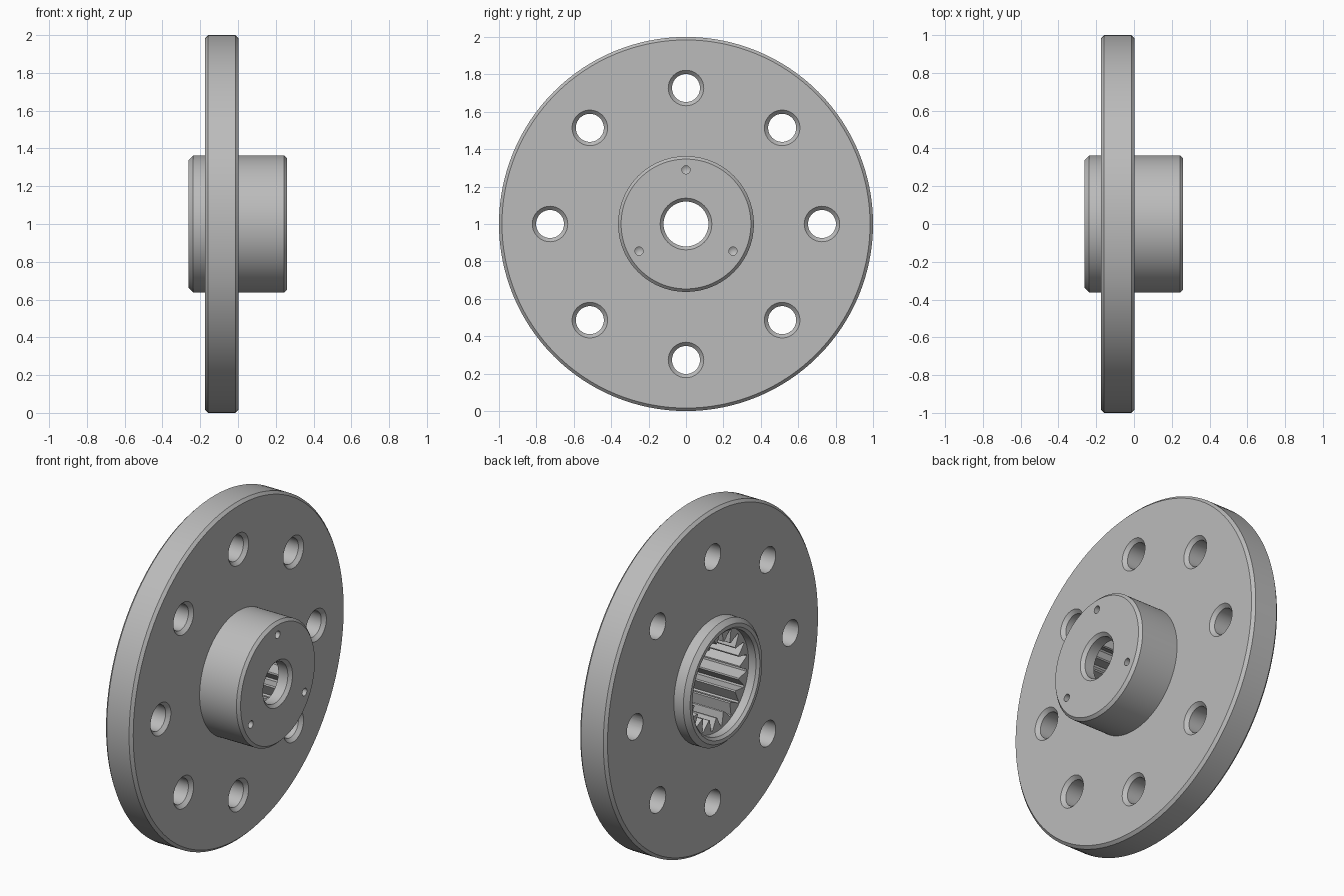
import bpy, bmesh
from math import sin, cos, pi, radians
from mathutils import Matrix

if "Cube" in bpy.data.objects:
    bpy.data.objects.remove(bpy.data.objects["Cube"])

steel = bpy.data.materials.new("steel grey")
steel.use_nodes = True
steel.diffuse_color = (0.5, 0.5, 0.5, 1)
steel.node_tree.nodes["Principled BSDF"].inputs["Base Color"].default_value = (0.5, 0.5, 0.5, 1)


def lathe(bm, profile, steps, closed=False, y=0.0, z=0.0):
    """Turn an (x, radius) profile around an axis parallel to x."""
    part = bmesh.new()
    verts = [part.verts.new((x, 0, r)) for x, r in profile]
    edges = [part.edges.new(pair) for pair in zip(verts, verts[1:])]
    if closed:
        edges.append(part.edges.new((verts[-1], verts[0])))
    bmesh.ops.spin(part, geom=verts + edges, cent=(0, 0, 0), axis=(1, 0, 0),
                   angle=2 * pi, steps=steps)
    bmesh.ops.remove_doubles(part, verts=part.verts, dist=1e-5)
    bmesh.ops.recalc_face_normals(part, faces=part.faces)
    part.transform(Matrix.Translation((0, y, z)))
    mesh = bpy.data.meshes.new("turned")
    part.to_mesh(mesh)
    part.free()
    bm.from_mesh(mesh)
    bpy.data.meshes.remove(mesh)


def make_object(name, bm):
    mesh = bpy.data.meshes.new(name)
    bm.to_mesh(mesh)
    bm.free()
    mesh.materials.append(steel)
    obj = bpy.data.objects.new(name, mesh)
    obj.location.z = 1
    bpy.context.collection.objects.link(obj)
    return obj


BACK, FRONT = -0.263, 0.26       # hub ends
DISC_BACK, DISC_FRONT = -0.175, 0.003
HUB, C = 0.363, 0.016            # hub radius, chamfer
RECESS, FLOOR = -0.2, 0.18       # start and end of the splined bore

# Disc and hub turned as one solid, with the shaft hole and the open recess
body = bmesh.new()
lathe(body, [
    (BACK, 0.315), (BACK, HUB - 0.026), (BACK + 0.026, HUB), (DISC_BACK, HUB),
    (DISC_BACK, 1 - C), (DISC_BACK + C, 1), (DISC_FRONT - C, 1), (DISC_FRONT, 1 - C),
    (DISC_FRONT, HUB), (FRONT - C, HUB), (FRONT, HUB - C),
    (FRONT, 0.138), (FRONT - 0.018, 0.12), (RECESS, 0.12),
    (RECESS, 0.3), (BACK + 0.015, 0.3)], 128, closed=True)
flange = make_object("flanged_hub", body)

cut = bmesh.new()
# Eight bolt holes, countersunk on the hub side
for i in range(8):
    a = i * pi / 4
    lathe(cut, [(-0.3, 0), (-0.3, 0.075), (DISC_FRONT - 0.02, 0.075),
                (DISC_FRONT, 0.095), (0.05, 0.095), (0.05, 0)], 40,
          y=0.727 * cos(a), z=0.727 * sin(a))
# Three blind drilled holes in the hub face
for deg in (90, 210, 330):
    a = radians(deg)
    lathe(cut, [(FRONT - 0.07, 0), (FRONT - 0.055, 0.022), (0.3, 0.022), (0.3, 0)], 20,
          y=0.29 * cos(a), z=0.29 * sin(a))
# Toothed bore: V grooves with narrow flat tooth tips
TEETH = 20
pitch = 2 * pi / TEETH
ring = []
for i in range(TEETH):
    for offset, r in ((-0.06, 0.285), (0.06, 0.285), (0.44, 0.218), (0.56, 0.218)):
        a = (i + 0.5 + offset) * pitch + pi / 2
        ring.append(cut.verts.new((RECESS - 0.02, r * cos(a), r * sin(a))))
cap = cut.faces.new(ring)
solid = bmesh.ops.extrude_face_region(cut, geom=[cap], use_keep_orig=True)
bmesh.ops.translate(cut, vec=(FLOOR - RECESS + 0.02, 0, 0),
                    verts=[v for v in solid["geom"] if isinstance(v, bmesh.types.BMVert)])
bmesh.ops.recalc_face_normals(cut, faces=cut.faces)
cutter = make_object("hole_cutter", cut)
cutter.hide_render = True

# Cut the holes, then drop the cutter
mod = flange.modifiers.new("holes", "BOOLEAN")
mod.operation = "DIFFERENCE"
mod.solver = "EXACT"
mod.object = cutter
bpy.ops.object.select_all(action="DESELECT")
flange.select_set(True)
bpy.context.view_layer.objects.active = flange
bpy.ops.object.modifier_apply(modifier=mod.name)
bpy.data.objects.remove(cutter)
bpy.ops.object.shade_smooth_by_angle(angle=radians(25))
